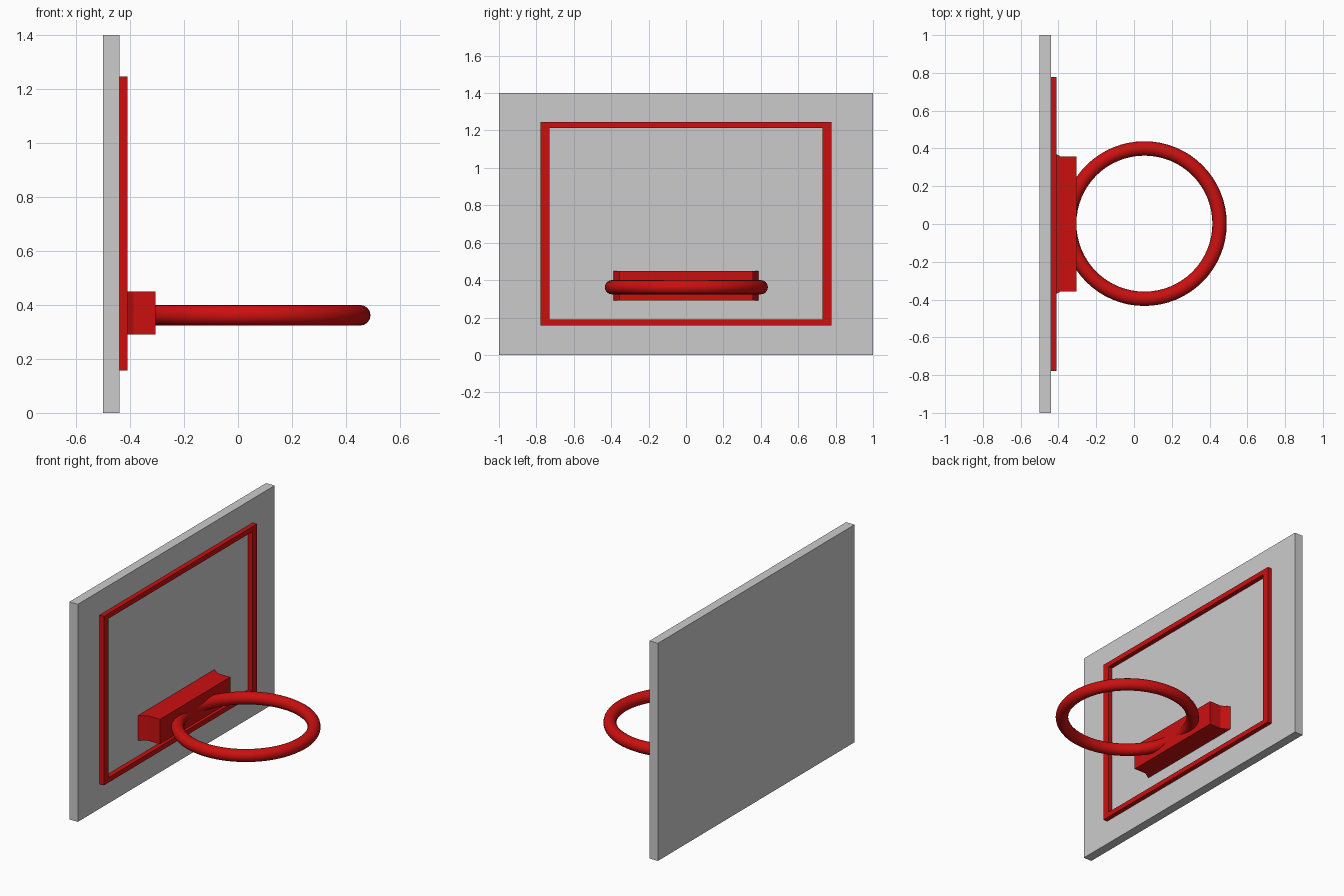
import bpy, bmesh
from math import radians

if "Cube" in bpy.data.objects:
    bpy.data.objects.remove(bpy.data.objects["Cube"])

red = bpy.data.materials.new("red_paint")
red.diffuse_color = (0.6, 0.005, 0.005, 1)
red.use_nodes = True
red.node_tree.nodes["Principled BSDF"].inputs["Base Color"].default_value = red.diffuse_color


def finish(name, bm, mat=None):
    bmesh.ops.recalc_face_normals(bm, faces=bm.faces[:])
    me = bpy.data.meshes.new(name)
    bm.to_mesh(me)
    bm.free()
    ob = bpy.data.objects.new(name, me)
    bpy.context.collection.objects.link(ob)
    if mat:
        me.materials.append(mat)
    return ob


def extrude(bm, faces, vec):
    geo = bmesh.ops.extrude_face_region(bm, geom=faces)["geom"]
    bmesh.ops.translate(bm, vec=vec, verts=[g for g in geo if isinstance(g, bmesh.types.BMVert)])


# Backboard slab
bm = bmesh.new()
rect = [(-1, 0), (1, 0), (1, 1.4), (-1, 1.4)]
extrude(bm, [bm.faces.new([bm.verts.new((-0.5, y, z)) for y, z in rect])], (0.06, 0, 0))
finish("backboard", bm)

# Raised rectangular border on the board
bm = bmesh.new()


def loop(y, z0, z1):
    return [bm.verts.new((-0.44, a, b)) for a, b in ((-y, z0), (y, z0), (y, z1), (-y, z1))]


outer, inner = loop(0.778, 0.158, 1.246), loop(0.731, 0.19, 1.213)
ring = [bm.faces.new((outer[i], outer[(i + 1) % 4], inner[(i + 1) % 4], inner[i])) for i in range(4)]
extrude(bm, ring, (0.03, 0, 0))
finish("target_border", bm, red)

# Mounting bracket, flared where it meets the board
bm = bmesh.new()
half = [(-0.44, 0.387), (-0.388, 0.357), (-0.305, 0.357)]
profile = half + [(x, -y) for x, y in reversed(half)]
extrude(bm, [bm.faces.new([bm.verts.new((x, y, 0.29)) for x, y in profile])], (0, 0, 0.16))
finish("mounting_bracket", bm, red)

# Hoop
bpy.ops.mesh.primitive_torus_add(location=(0.055, 0.002, 0.362), major_segments=64,
                                 minor_segments=16, major_radius=0.398, minor_radius=0.038)
hoop = bpy.context.object
hoop.name = "hoop"
hoop.data.materials.append(red)
bpy.ops.object.shade_smooth_by_angle(angle=radians(40))
